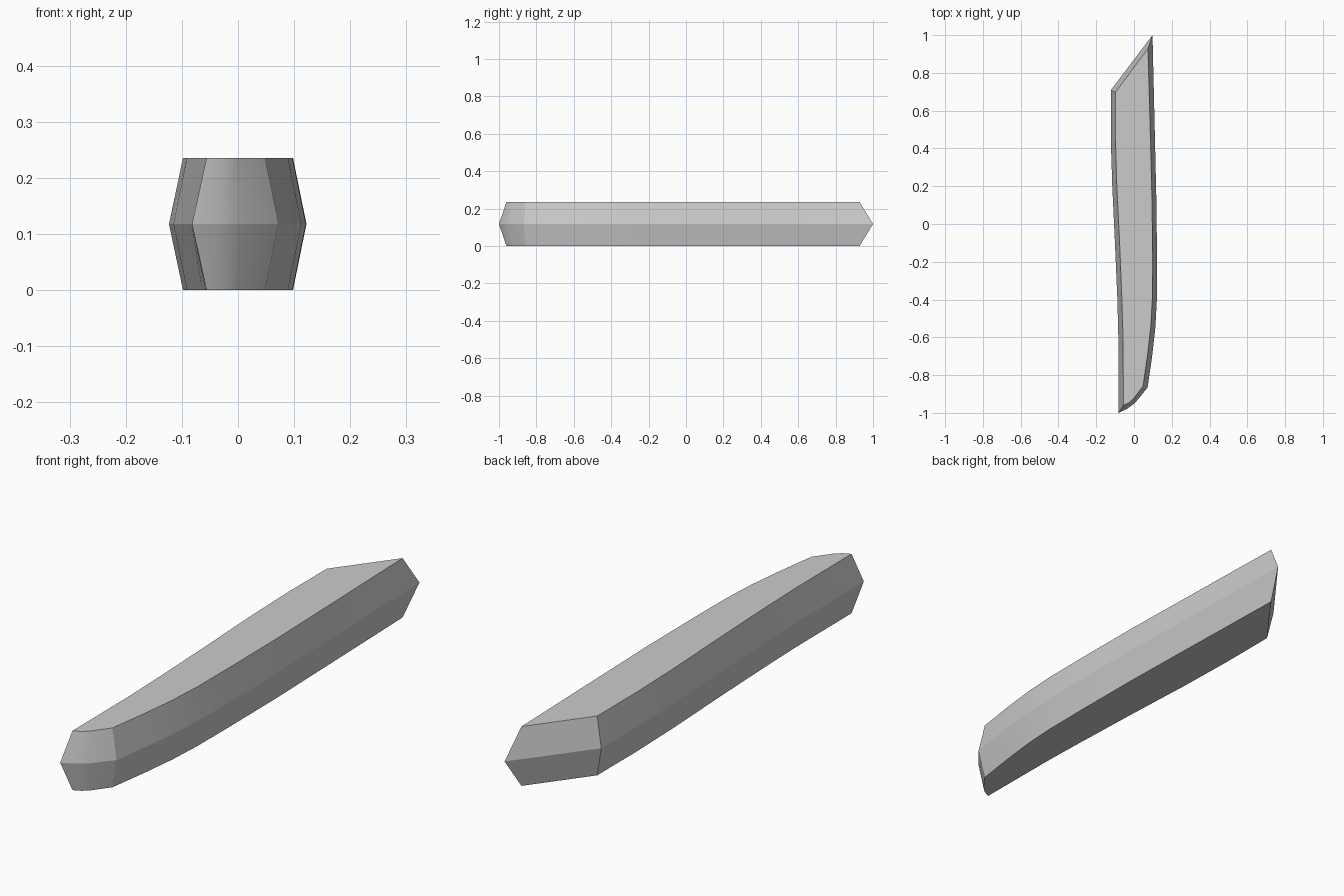
import bpy, bmesh, math

# Outline of the blade-like bar, counter-clockwise seen from above:
# (mid x, mid y, face x, face y) - wide waist loop and narrower flat-face loop
outline = [
    (-0.082, -1.000, -0.056, -0.960),
    (-0.035, -0.977, -0.026, -0.946),
    (0.005, -0.948, 0.000, -0.922),
    (0.072, -0.866, 0.048, -0.857),
    (0.096, -0.700, 0.072, -0.690),
    (0.113, -0.550, 0.089, -0.540),
    (0.121, -0.400, 0.097, -0.395),
    (0.122, -0.200, 0.098, -0.200),
    (0.119, 0.100, 0.096, 0.100),
    (0.111, 0.450, 0.087, 0.450),
    (0.098, 1.000, 0.074, 0.928),
    (-0.123, 0.708, -0.098, 0.698),
    (-0.123, 0.450, -0.098, 0.450),
    (-0.115, 0.200, -0.091, 0.200),
    (-0.101, -0.100, -0.076, -0.100),
    (-0.088, -0.400, -0.064, -0.400),
    (-0.083, -0.600, -0.058, -0.600),
]
HEIGHT = 0.236

# Bar: bottom, waist and top loops bridged and capped
bm = bmesh.new()
rings = []
for z, waist in ((0, False), (HEIGHT / 2, True), (HEIGHT, False)):
    rings.append([bm.verts.new((*(p[:2] if waist else p[2:]), z)) for p in outline])
n = len(outline)
for low, high in zip(rings, rings[1:]):
    for i in range(n):
        j = (i + 1) % n
        bm.faces.new((low[i], low[j], high[j], high[i]))
bm.faces.new(rings[0][::-1])
bm.faces.new(rings[-1])
bmesh.ops.recalc_face_normals(bm, faces=bm.faces)

mesh = bpy.data.meshes.new("bevelled_bar")
bm.to_mesh(mesh)
bm.free()
bar = bpy.data.objects.new("bevelled_bar", mesh)
bpy.context.collection.objects.link(bar)

# Smooth sides with crisp waist and rims
bpy.context.view_layer.objects.active = bar
bar.select_set(True)
bpy.ops.object.shade_smooth_by_angle(angle=math.radians(20))
